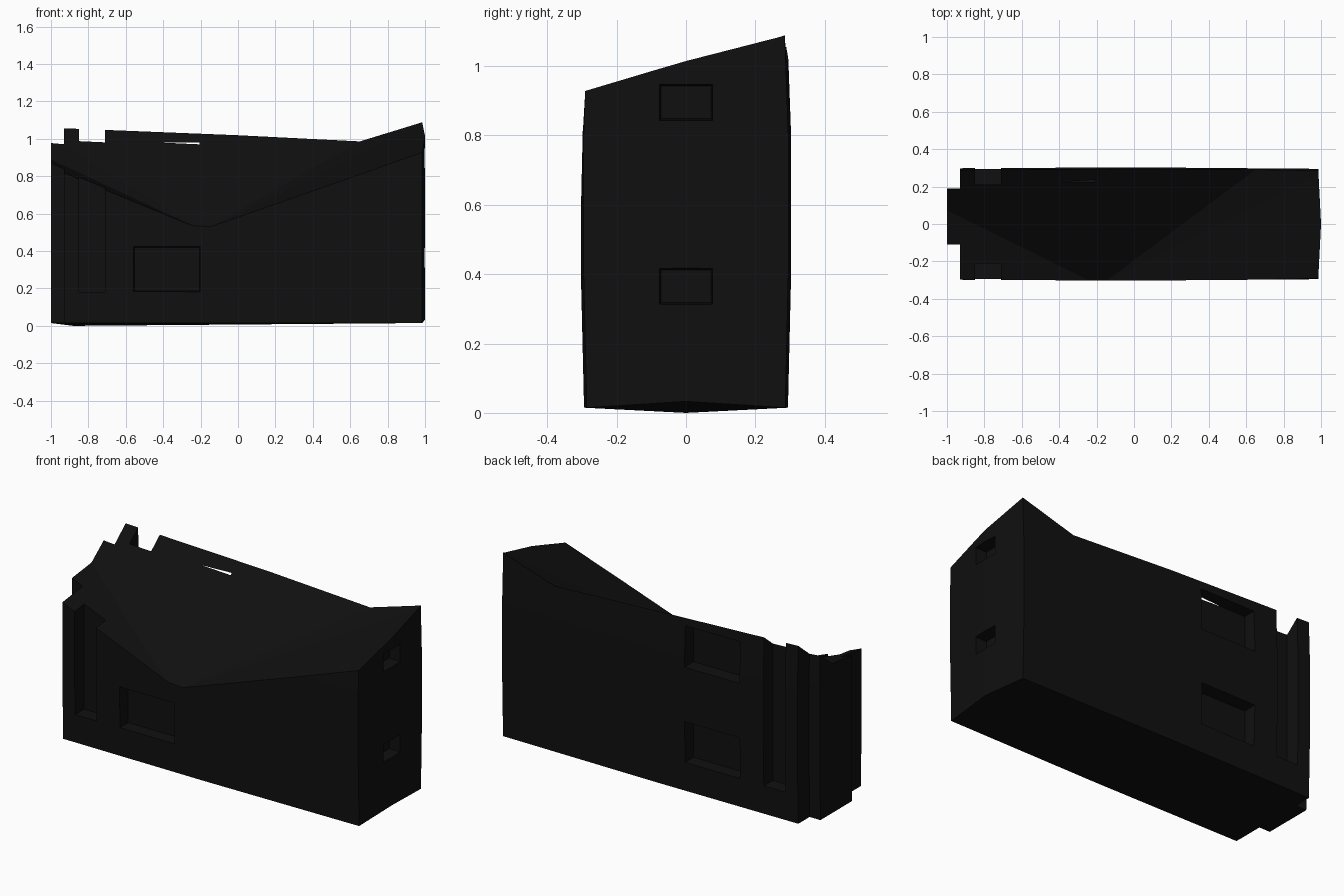
import bpy, bmesh

if "Cube" in bpy.data.objects:
    bpy.data.objects.remove(bpy.data.objects["Cube"])

mat = bpy.data.materials.new("charcoal")
mat.diffuse_color = (0.005, 0.005, 0.005, 1)
mat.use_nodes = True
mat.node_tree.nodes["Principled BSDF"].inputs["Base Color"].default_value = mat.diffuse_color


def make_object(name, bm):
    bmesh.ops.recalc_face_normals(bm, faces=bm.faces)
    mesh = bpy.data.meshes.new(name)
    bm.to_mesh(mesh)
    bm.free()
    obj = bpy.data.objects.new(name, mesh)
    obj.data.materials.append(mat)
    bpy.context.collection.objects.link(obj)
    return obj


def bridge(bm, a, b):
    n = len(a)
    for i in range(n):
        j = (i + 1) % n
        bm.faces.new((a[i], a[j], b[j], b[i]))


def cut(target, cutter):
    cutter.hide_render = True
    mod = target.modifiers.new("cut", 'BOOLEAN')
    mod.operation = 'DIFFERENCE'
    mod.solver = 'EXACT'
    mod.object = cutter
    bpy.context.view_layer.objects.active = target
    bpy.ops.object.modifier_apply(modifier=mod.name)
    bpy.data.objects.remove(cutter)


# Block: plan outline with a tongue on the left end, slightly bulged in height
plan = [(.985, -.295), (1, 0), (.985, .295), (0, .303), (-.93, .298),
        (-.93, .19), (-1, .19), (-1, -.11), (-.93, -.11), (-.93, -.298), (0, -.303)]
bm = bmesh.new()
rings = []
for z, s in ((.015, .97), (.4, 1), (.8, 1), (1.3, .94)):
    rings.append([bm.verts.new((x, y * s, z + (.018 if z < .1 and x == 1 else 0)))
                  for x, y in plan])
for a, b in zip(rings, rings[1:]):
    bridge(bm, a, b)
bm.faces.new(rings[-1])
low = bm.verts.new((-.88, 0, 0))
for i in range(len(plan)):
    bm.faces.new((low, rings[0][i], rings[0][i - 1]))
block = make_object("broken_block", bm)

# Recesses: tapered pockets, as outer centre/size rectangles along an axis
bm = bmesh.new()


def pocket(axis, side, u, w, surface, depth, taper):
    loops = []
    for d, t in ((surface + .04, 0), (surface - depth, taper)):
        loop = []
        for a, b in ((u[0] + t, w[0] + t), (u[1] - t, w[0] + t),
                     (u[1] - t, w[1] - t), (u[0] + t, w[1] - t)):
            loop.append(bm.verts.new((a, side * d, b) if axis == 'y' else (side * d, a, b)))
        loops.append(loop)
    bridge(bm, *loops)
    for loop in loops:
        bm.faces.new(loop)


for side in (-1, 1):
    # vertical groove running out through the top
    pocket('y', side, (-.85, -.71), (.18, 1.4), .3, .09, 0)
    pocket('y', side, (-.56, -.2), (.18, .425), .3, .075, .006)
pocket('y', 1, (-.56, -.2), (.74, .985), .3, .075, .006)
for z in (.31, .84):
    pocket('x', 1, (-.08, .08), (z, z + .11), 1, .07, .008)
cut(block, make_object("recess_cutter", bm))

# Broken top: faceted surface closed upward into a cutter
edge = [(-1.14, -.33, .90), (-.22, -.33, .522), (-.184, -.33, .509), (1.1, -.33, .957),
        (1.1, -.07, 1.03), (1.1, .33, 1.14), (.704, .33, 1.016), (-1.14, .33, 1.10),
        (-1.14, .142, .956)]
bm = bmesh.new()
base = [bm.verts.new(p) for p in edge]
roof = [bm.verts.new((x, y, 1.6)) for x, y, z in edge]
bridge(bm, base, roof)
bm.faces.new(roof)
for f in ((0, 1, 8), (8, 1, 2), (8, 2, 7), (7, 2, 6), (6, 2, 5), (5, 2, 4), (4, 2, 3)):
    bm.faces.new([base[i] for i in f])
cut(block, make_object("fracture_cutter", bm))
